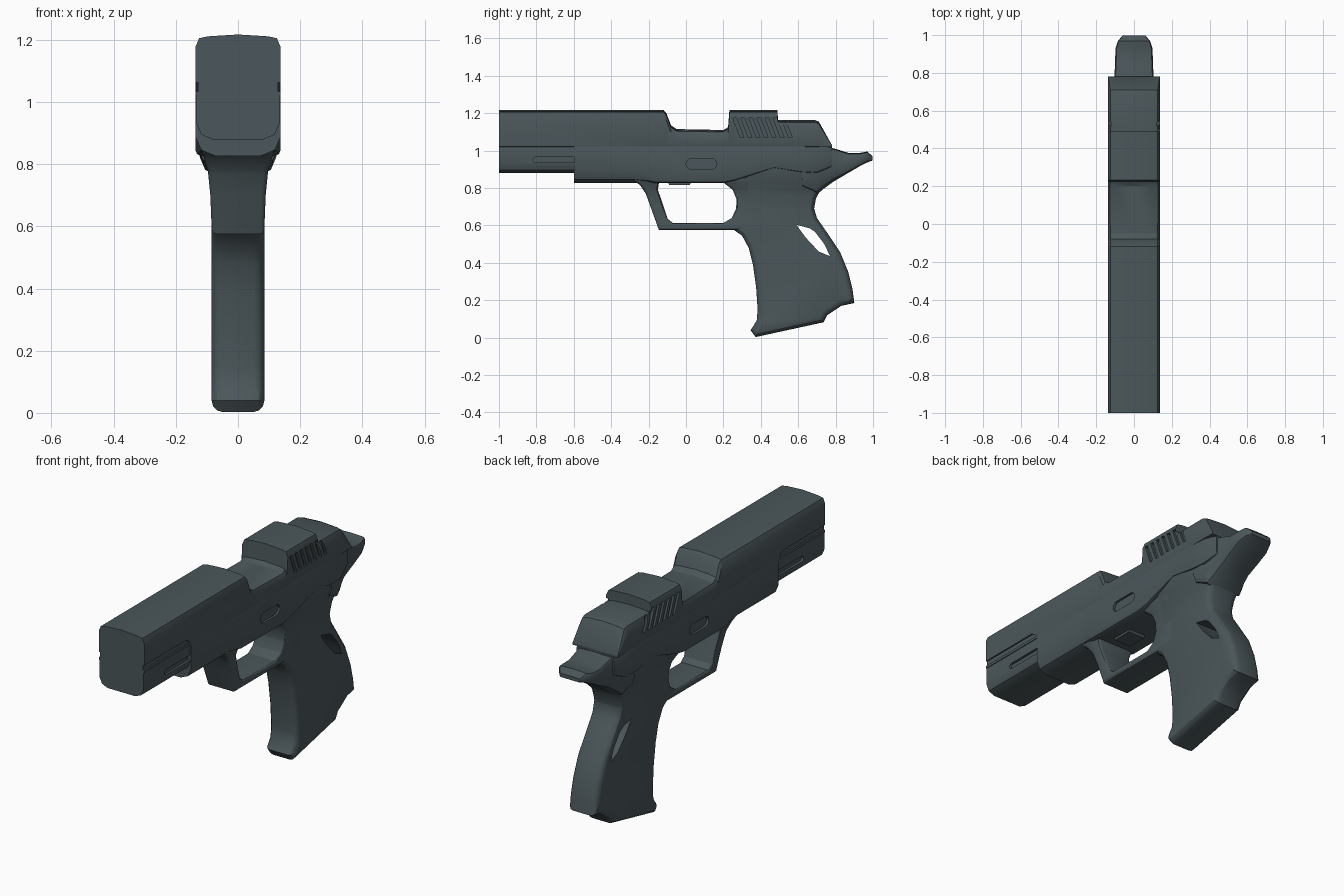
import bpy, bmesh, math
from mathutils import Vector, Matrix

if "Cube" in bpy.data.objects:
    bpy.data.objects.remove(bpy.data.objects["Cube"])

gunmetal = bpy.data.materials.new("dark slate grey")
gunmetal.diffuse_color = (0.07, 0.094, 0.103, 1)
gunmetal.use_nodes = True
gunmetal.node_tree.nodes["Principled BSDF"].inputs["Base Color"].default_value = gunmetal.diffuse_color


def finish(name, bm):
    bmesh.ops.recalc_face_normals(bm, faces=bm.faces)
    me = bpy.data.meshes.new(name)
    bm.to_mesh(me)
    bm.free()
    ob = bpy.data.objects.new(name, me)
    bpy.context.collection.objects.link(ob)
    me.materials.append(gunmetal)
    return ob


def loft(name, stations):
    """Skin rounded cross-sections: (y, half width, bottom, top, bottom corner, top corner)."""
    bm = bmesh.new()
    rings = []
    for y, w, zb, zt, cb, ct in stations:
        half = [(w - cb, zb), (w - .3 * cb, zb + .3 * cb), (w, zb + cb),
                (w, zt - ct), (w - .3 * ct, zt - .3 * ct), (w - ct, zt - .15 * ct)]
        pts = half + [(0, zt)] + [(-x, z) for x, z in reversed(half)]
        rings.append([bm.verts.new((x, y, z)) for x, z in pts])
    for a, b in zip(rings, rings[1:]):
        for i in range(len(a)):
            j = (i + 1) % len(a)
            bm.faces.new((a[i], a[j], b[j], b[i]))
    bm.faces.new(rings[0])
    bm.faces.new(rings[-1])
    return finish(name, bm)


def prism(bm, outline, x0, x1):
    """Extrude a side-view outline of (y, z) points from x0 to x1."""
    a = [bm.verts.new((x0, y, z)) for y, z in outline]
    b = [bm.verts.new((x1, y, z)) for y, z in outline]
    bm.faces.new(a)
    bm.faces.new(b[::-1])
    for i in range(len(a)):
        j = (i + 1) % len(a)
        bm.faces.new((a[i], a[j], b[j], b[i]))


WIDTHS = [(0, .085), (.6, .085), (.7, .089), (.78, .097), (.83, .113), (.9, .133), (1.1, .133)]


def width_at(z):
    for (z0, w0), (z1, w1) in zip(WIDTHS, WIDTHS[1:]):
        if z <= z1:
            return w0 + (w1 - w0) * max(0, z - z0) / (z1 - z0)
    return WIDTHS[-1][1]


def plate(name, outline, bevel):
    """Side-view profile with rounded rims, flaring outward toward the frame."""
    bm = bmesh.new()
    prism(bm, outline, -.085, .085)
    bmesh.ops.recalc_face_normals(bm, faces=bm.faces)
    rim = [e for e in bm.edges if abs(e.verts[0].co.x - e.verts[1].co.x) < 1e-6]
    bmesh.ops.bevel(bm, geom=rim, offset=bevel, segments=3, profile=.5,
                    affect='EDGES', clamp_overlap=True)
    for z, _ in WIDTHS[1:-1]:
        bmesh.ops.bisect_plane(bm, geom=bm.verts[:] + bm.edges[:] + bm.faces[:],
                               plane_co=(0, 0, z), plane_no=(0, 0, 1))
    for v in bm.verts:
        v.co.x *= width_at(v.co.z) / .085
    return finish(name, bm)


def cut(ob, outlines, inner):
    """Cut outlines into both sides, down to |x| = inner (0 cuts right through)."""
    bm = bmesh.new()
    for o in outlines:
        if inner == 0:
            prism(bm, o, -.3, .3)
        else:
            prism(bm, o, inner, .3)
            prism(bm, o, -.3, -inner)
    cutter = finish("cutter", bm)
    cutter.hide_render = True
    mod = ob.modifiers.new("cut", 'BOOLEAN')
    mod.object, mod.operation, mod.solver = cutter, 'DIFFERENCE', 'EXACT'
    bpy.context.view_layer.objects.active = ob
    bpy.ops.object.modifier_apply(modifier=mod.name)
    bpy.data.objects.remove(cutter)


def stadium(y0, y1, z0, z1):
    r, zc = (z1 - z0) / 2, (z0 + z1) / 2
    out = []
    for yc, start in ((y1 - r, -90), (y0 + r, 90)):
        for i in range(7):
            t = math.radians(start + i * 30)
            out.append((yc + r * math.cos(t), zc + r * math.sin(t)))
    return out


# Slide: long top housing with a dip and a sloped rear
W = .137
slide_top = [(-1, 1.217), (-.12, 1.217), (-.105, 1.2), (-.08, 1.135), (-.05, 1.115),
             (.2, 1.11), (.225, 1.125), (.232, 1.217), (.49, 1.217), (.491, 1.163),
             (.69, 1.163), (.71, 1.155), (.78, 1.03)]
slide = loft("slide", [(y, W, min(1.02, t - .012), t, .002, min(.04, (t - 1.02) * .4))
                       for y, t in slide_top])
slots = []
for i in range(7):
    y = .29 + i * .043
    slots.append([(y, 1.07), (y + .02, 1.07), (y - .02, 1.175), (y - .04, 1.175)])
cut(slide, slots, .122)
cut(slide, [[(-1.1, 1.034), (-.6, 1.034), (-.64, 1.062), (-1.1, 1.062)]], .129)

# Front lower housing under the slide
nose = loft("front_housing", [(-1, .133, .88, 1.03, .05, .002), (-.5, .133, .88, 1.03, .05, .002)])
cut(nose, [stadium(-.82, -.55, .935, .965)], .12)

# Frame: rounded underside at the front, squarer above the guard
frame = loft("frame", [
    (-.6, W, .827, 1.028, .062, .002), (-.27, W, .827, 1.028, .062, .002),
    (-.21, W, .827, 1.028, .045, .002), (-.16, W, .827, 1.028, .018, .002),
    (.2, W, .827, 1.028, .018, .002), (.26, W, .84, 1.028, .012, .002),
    (.47, W, .908, 1.028, .006, .002), (.62, W, .885, 1.028, .006, .002),
    (.7, .133, .882, 1.028, .01, .002), (.78, .112, .91, 1.018, .02, .01)])
cut(frame, [stadium(0, .165, .9, .957)], .125)

# Rear tail above the hand
loft("tail", [
    (.62, .128, .80, 1.02, .05, .01), (.70, .122, .765, 1.02, .055, .01),
    (.735, .112, .795, 1.02, .055, .01), (.79, .103, .835, 1.012, .05, .02),
    (.87, .1, .882, .987, .03, .02), (.93, .098, .917, .988, .02, .02),
    (.97, .085, .937, .995, .02, .018), (.998, .06, .947, .968, .006, .006)])

# Grip with a through hole near the backstrap
grip = plate("grip", [
    (.25, .58), (.30, .545), (.335, .48), (.358, .39), (.375, .27), (.383, .15), (.378, .09),
    (.345, .04), (.372, .003), (.735, .082), (.755, .12), (.83, .17), (.9, .185),
    (.89, .26), (.868, .35), (.825, .455), (.755, .56), (.70, .64), (.685, .69), (.695, .745),
    (.72, .79), (.71, .96), (.3, .96), (.3, .7)], .035)
cut(grip, [[(.59, .603), (.66, .585), (.69, .565), (.74, .5), (.77, .435), (.71, .46), (.64, .535)]], 0)

# Guard loop below the frame
plate("guard_loop", [
    (-.28, .84), (-.245, .815), (-.215, .77), (-.145, .576), (.41, .576), (.41, .86), (.2, .86),
    (.205, .825), (.25, .79), (.27, .74), (.268, .69), (.245, .64), (.2, .613), (-.07, .613),
    (-.098, .635), (-.15, .79), (-.14, .86), (-.28, .86)], .016)

# Small bar under the frame inside the guard
bm = bmesh.new()
prism(bm, [(-.1, .84), (-.09, .815), (.02, .815), (.03, .84)], -.05, .05)
finish("underside_bar", bm)

# Smooth shading with sharp edges kept
for ob in bpy.context.scene.objects:
    ob.select_set(True)
    bpy.context.view_layer.objects.active = ob
bpy.ops.object.shade_smooth_by_angle(angle=math.radians(30))
